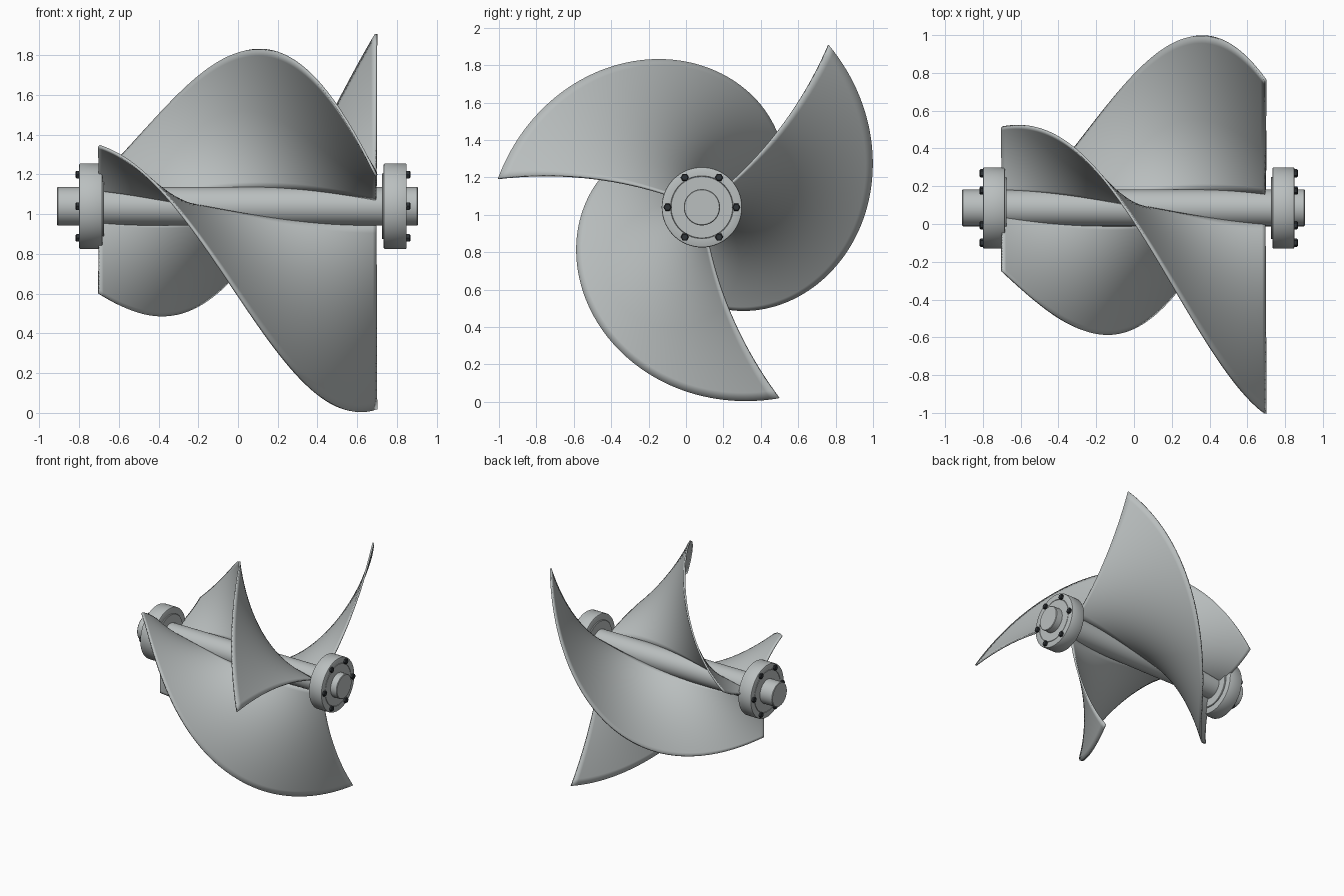
import bpy, bmesh, math

if "Cube" in bpy.data.objects:
    bpy.data.objects.remove(bpy.data.objects["Cube"])

AXIS_Y, AXIS_Z = 0.085, 1.04      # the rotor axis runs along x


def material(name, rgb):
    m = bpy.data.materials.new(name)
    m.diffuse_color = (*rgb, 1)
    m.use_nodes = True
    m.node_tree.nodes["Principled BSDF"].inputs["Base Color"].default_value = m.diffuse_color
    return m


STEEL = material("grey steel", (0.49, 0.52, 0.52))
DARK = material("dark bolt steel", (0.03, 0.035, 0.04))


def finish(name, bm, mat, angle=35):
    bmesh.ops.recalc_face_normals(bm, faces=bm.faces)
    me = bpy.data.meshes.new(name)
    bm.to_mesh(me)
    bm.free()
    me.materials.append(mat)
    ob = bpy.data.objects.new(name, me)
    ob.location = (0, AXIS_Y, AXIS_Z)
    bpy.context.collection.objects.link(ob)
    bpy.ops.object.select_all(action='DESELECT')
    ob.select_set(True)
    bpy.context.view_layer.objects.active = ob
    bpy.ops.object.shade_smooth_by_angle(angle=math.radians(angle))
    return ob


def lathe(bm, profile, n=64, cy=0.0, cz=0.0):
    """Turn (x, radius) points around the x axis and cap both ends."""
    rings = []
    for x, r in profile:
        rings.append([bm.verts.new((x, cy + r * math.cos(2 * math.pi * i / n),
                                    cz + r * math.sin(2 * math.pi * i / n)))
                      for i in range(n)])
    for a, b in zip(rings, rings[1:]):
        for i in range(n):
            j = (i + 1) % n
            bm.faces.new((a[i], a[j], b[j], b[i]))
    bm.faces.new(rings[0])
    bm.faces.new(rings[-1])


# Central shaft with chamfered ends
bm = bmesh.new()
lathe(bm, [(-0.91, 0.093), (-0.906, 0.097), (0.901, 0.097), (0.905, 0.093)])
finish("shaft", bm, STEEL)

# Bearing flanges: rounded rim, raised collar inside, shallow groove outside
for label, side, shift in (("left", -1, -0.05), ("right", 1, 0.0)):
    profile = [(0.724, 0.09), (0.724, 0.162), (0.727, 0.165), (0.733, 0.165),
               (0.733, 0.209), (0.735, 0.213), (0.739, 0.215),
               (0.843, 0.215), (0.847, 0.213), (0.849, 0.209),
               (0.849, 0.168), (0.845, 0.166), (0.849, 0.164), (0.849, 0.09)]
    bm = bmesh.new()
    lathe(bm, [(side * (x + shift), r) for x, r in profile])
    finish(label + "_flange", bm, STEEL)

    # Six hex bolt heads on the outer face
    bm = bmesh.new()
    for k in range(6):
        a = k * math.pi / 3
        lathe(bm, [(side * (x + shift), r) for x, r in
                   ((0.84, 0.022), (0.863, 0.022), (0.867, 0.017))],
              6, 0.184 * math.cos(a), 0.184 * math.sin(a))
    finish(label + "_bolts", bm, DARK, 20)

# Three swept helical blades, widening and twisting along the shaft
X0, X1, NX, NR = -0.70, 0.695, 72, 20
for k in range(3):
    bm = bmesh.new()
    grid = []
    for i in range(NX + 1):
        x = X0 + (X1 - X0) * i / NX
        tip = 0.45 + 0.466 * (x - X0)
        root_angle = 158 + 110.7 * (x - X1) + 120 * k
        row = []
        for j in range(NR + 1):
            s = j / NR
            r = 0.085 + (tip - 0.085) * s
            a = math.radians(root_angle + 14 * s)
            row.append(bm.verts.new((x, r * math.cos(a), r * math.sin(a))))
        grid.append(row)
    for a, b in zip(grid, grid[1:]):
        for j in range(NR):
            bm.faces.new((a[j], a[j + 1], b[j + 1], b[j]))
    blade = finish("blade_%d" % (k + 1), bm, STEEL)
    solid = blade.modifiers.new("thickness", 'SOLIDIFY')
    solid.thickness = 0.013
    solid.offset = 0
